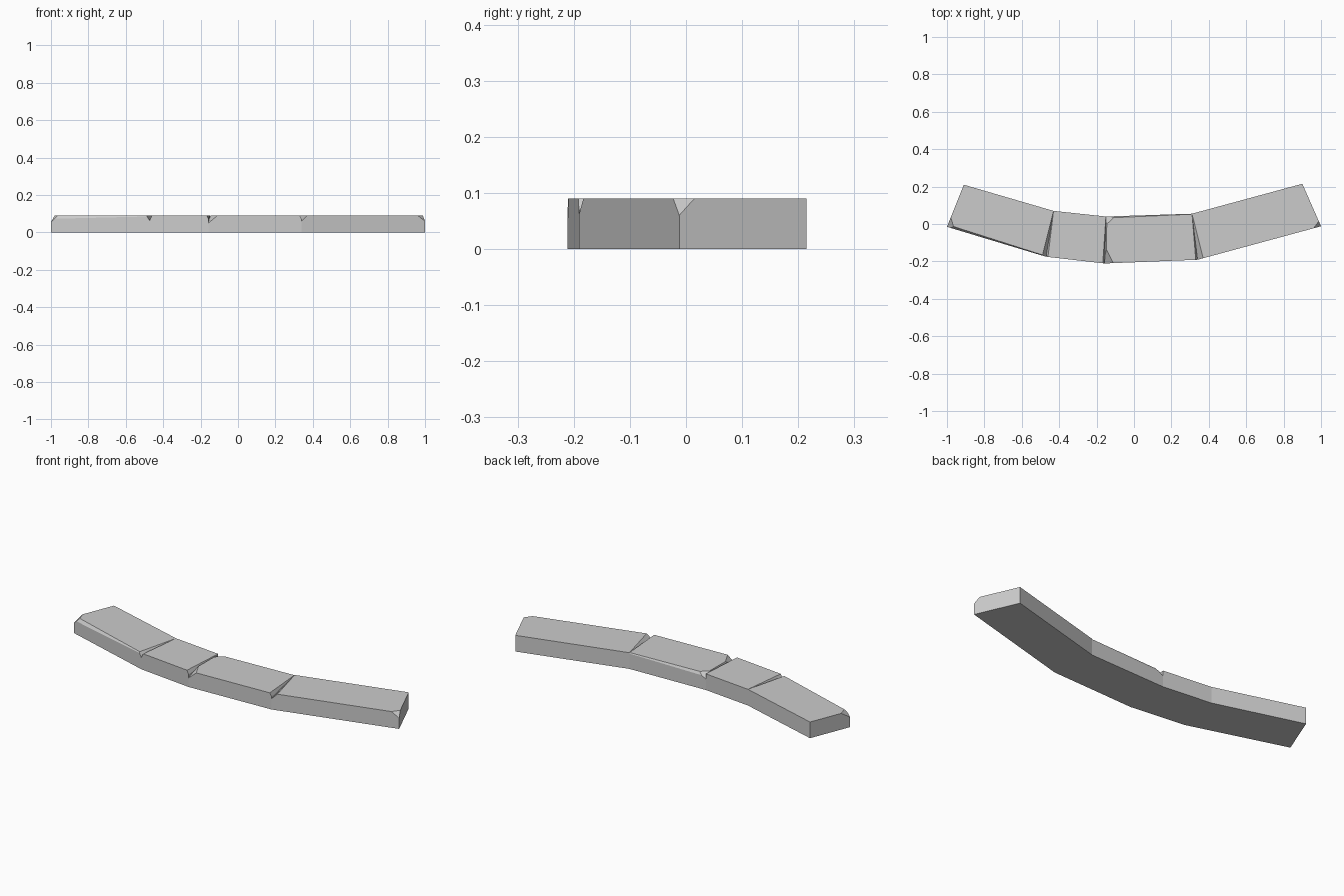
import bpy, bmesh
from mathutils import Vector

cube = bpy.data.objects.get("Cube")
if cube:
    bpy.data.objects.remove(cube, do_unlink=True)

H = 0.09       # stone height
CHIP = 0.06    # height where the corner chips begin

# One flat stone colour
stone_grey = bpy.data.materials.new("stone_grey")
stone_grey.use_nodes = True
colour = (0.6, 0.6, 0.6, 1)
stone_grey.diffuse_color = colour
stone_grey.node_tree.nodes["Principled BSDF"].inputs["Base Color"].default_value = colour

# Joint lines of the curved kerb, as front and back ends from -x to +x
front = [(-1, -.015), (-.47, -.175), (-.157, -.211), (.34, -.191), (1, -.012)]
back = [(-.91, .21), (-.43, .07), (-.15, .04), (.31, .055), (.90, .215)]


def make_stone(name, i, chips):
    """Prism between two joints, with each chip sliced off along a three-point plane."""
    corners = [front[i], front[i + 1], back[i + 1], back[i]]
    bm = bmesh.new()
    base = bm.faces.new([bm.verts.new((x, y, 0)) for x, y in corners])
    top = bmesh.ops.extrude_face_region(bm, geom=[base])["geom"]
    bmesh.ops.translate(bm, vec=(0, 0, H), verts=[v for v in top if isinstance(v, bmesh.types.BMVert)])
    centre = Vector((sum(c[0] for c in corners) / 4, sum(c[1] for c in corners) / 4, H / 2))
    for chip in chips:
        a, b, c = (Vector(p) for p in chip)
        normal = (b - a).cross(c - a)
        if normal.dot(centre - a) > 0:
            normal.negate()
        bmesh.ops.bisect_plane(bm, geom=bm.verts[:] + bm.edges[:] + bm.faces[:], dist=1e-5,
                               plane_co=a, plane_no=normal, clear_outer=True)
        bmesh.ops.holes_fill(bm, edges=[e for e in bm.edges if e.is_boundary])
    bmesh.ops.recalc_face_normals(bm, faces=bm.faces[:])
    mesh = bpy.data.meshes.new(name)
    bm.to_mesh(mesh)
    bm.free()
    mesh.materials.append(stone_grey)
    bpy.context.collection.objects.link(bpy.data.objects.new(name, mesh))


# Right end stone: chipped end corner, worn front edge, wedge at the joint
make_stone("right_end_stone", 0, [
    [(-1, -.015, .055), (-.96, -.027, H), (-.98, .035, H)],
    [(-1, -.015, .072), (-.47, -.175, .085), (-.7, -.098, H)],
    [(-.47, -.175, CHIP), (-.49, -.169, H), (-.43, .07, H)]])

# Short stone: slim wedges at both joints
make_stone("short_stone", 1, [
    [(-.47, -.175, .07), (-.46, -.176, H), (-.43, .07, H)],
    [(-.157, -.211, .07), (-.167, -.21, H), (-.15, .04, H)]])

# Middle stone: worn joint edge with both of its corners chipped
make_stone("middle_stone", 2, [
    [(-.157, -.211, .065), (-.148, -.211, H), (-.145, .04, H)],
    [(-.157, -.211, .05), (-.11, -.209, H), (-.145, -.14, H)],
    [(-.15, .04, .06), (-.1, .042, H), (-.145, 0, H)],
    [(-.15, .04, .075), (.31, .055, .085), (.1, .043, H)],
    [(.34, -.191, .07), (.33, -.191, H), (.31, .055, H)]])

# Left end stone: wedge at the joint, chipped end corner
make_stone("left_end_stone", 3, [
    [(.34, -.191, CHIP), (.37, -.183, H), (.31, .055, H)],
    [(1, -.012, CHIP), (.96, -.023, H), (.988, .015, H)]])
